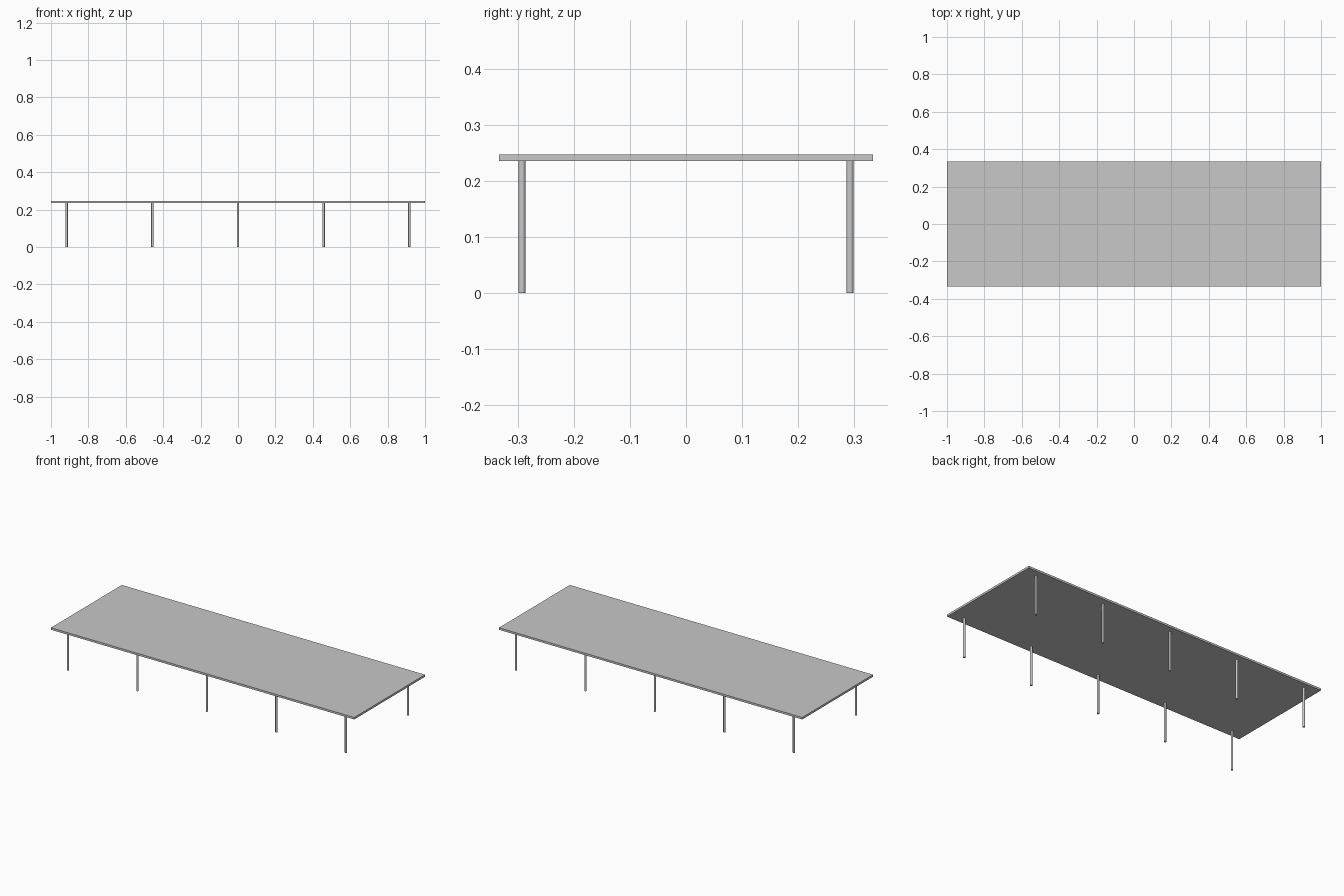
import bpy
import math

cube = bpy.data.objects.get("Cube")
if cube:
    bpy.data.objects.remove(cube, do_unlink=True)

TOP_Z, THICK = 0.247, 0.012
LEG_H = TOP_Z - THICK
LEG_R = 0.0063
LEG_STEP, LEG_Y = 0.458, 0.2925

# Single plain grey
grey = bpy.data.materials.new("light_grey")
grey.use_nodes = True
colour = (0.58, 0.58, 0.58, 1)
grey.diffuse_color = colour
grey.node_tree.nodes["Principled BSDF"].inputs["Base Color"].default_value = colour


def finish(name):
    obj = bpy.context.object
    obj.name = name
    obj.data.name = name
    obj.data.materials.append(grey)
    return obj


# Thin flat tabletop
bpy.ops.mesh.primitive_cube_add(size=1, location=(0, 0, TOP_Z - THICK / 2))
tabletop = finish("tabletop")
tabletop.scale = (2, 0.667, THICK)
bpy.ops.object.transform_apply(location=False, rotation=False, scale=True)

# Two rows of five slender round legs
for side, row in ((-1, "front"), (1, "back")):
    for i in range(5):
        bpy.ops.mesh.primitive_cylinder_add(
            vertices=24, radius=LEG_R, depth=LEG_H,
            location=((i - 2) * LEG_STEP, side * LEG_Y, LEG_H / 2))
        finish(f"{row}_leg_{i + 1}")
        bpy.ops.object.shade_smooth_by_angle(angle=math.radians(30))
